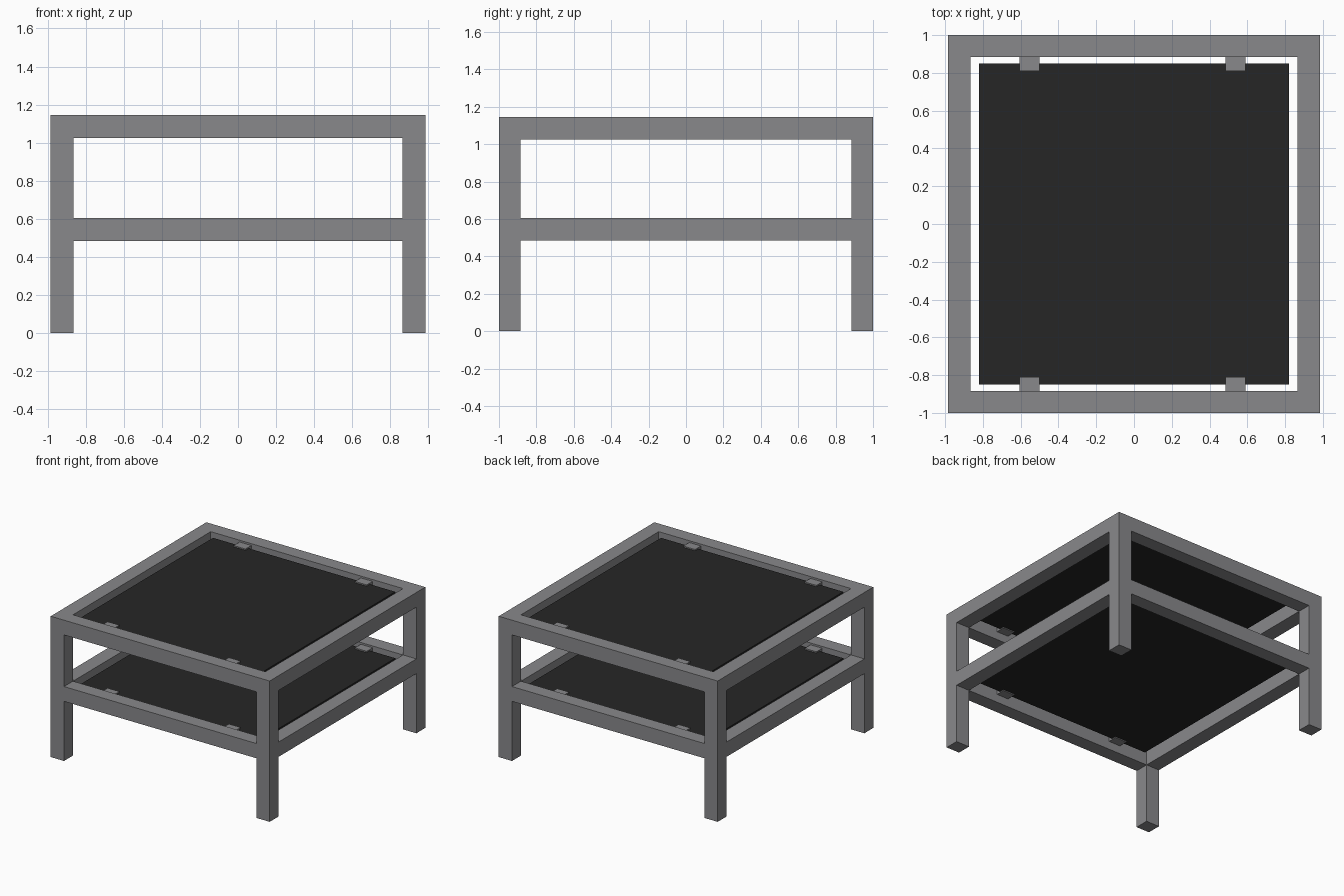
import bpy

cube = bpy.data.objects.get("Cube")
if cube:
    bpy.data.objects.remove(cube, do_unlink=True)


def material(name, color):
    mat = bpy.data.materials.new(name)
    mat.use_nodes = True
    mat.diffuse_color = color
    mat.node_tree.nodes["Principled BSDF"].inputs["Base Color"].default_value = color
    return mat


def box(name, mat, x, y, z):
    """Axis-aligned box from (low, high) pairs."""
    center = [(a + b) / 2 for a, b in (x, y, z)]
    bpy.ops.mesh.primitive_cube_add(size=1, location=center)
    obj = bpy.context.object
    obj.name = name
    obj.scale = [b - a for a, b in (x, y, z)]
    bpy.ops.object.transform_apply(location=False, rotation=False, scale=True)
    obj.data.materials.append(mat)
    return obj


def side(sign, low, high):
    return tuple(sorted((sign * low, sign * high)))


gray = material("gray metal", (0.25, 0.25, 0.26, 1))
black = material("black panel", (0.019, 0.019, 0.019, 1))

X, Y, HEIGHT = 0.985, 1.0, 1.145      # outer half sizes and height
IX, IY = 0.865, 0.885                 # inner half sizes
RAIL = 0.12                           # rail depth

# Four corner legs
for sx, end in ((-1, "right"), (1, "left")):
    for sy, face in ((-1, "front"), (1, "back")):
        box(f"{face}_{end}_leg", gray, side(sx, IX, X), side(sy, IY, Y), (0, HEIGHT))

# Tabletop and lower shelf share one build
for level, top in (("top", HEIGHT), ("shelf", 0.605)):
    z = (top - RAIL, top)
    for s, face, end in ((-1, "front", "right"), (1, "back", "left")):
        box(f"{level}_{face}_rail", gray, (-IX, IX), side(s, IY, Y), z)
        box(f"{level}_{end}_rail", gray, side(s, IX, X), (-IY, IY), z)
        # Clips that hold the panel to the front and back rails
        for cx, clip in ((-0.553, "right"), (0.538, "left")):
            box(f"{level}_{face}_{clip}_clip", gray, (cx - 0.053, cx + 0.053),
                side(s, 0.81, IY), (top - 0.053, top - 0.015))
    box(f"{level}_panel", black, (-0.82, 0.82), (-0.85, 0.85), (top - 0.045, top - 0.025))
